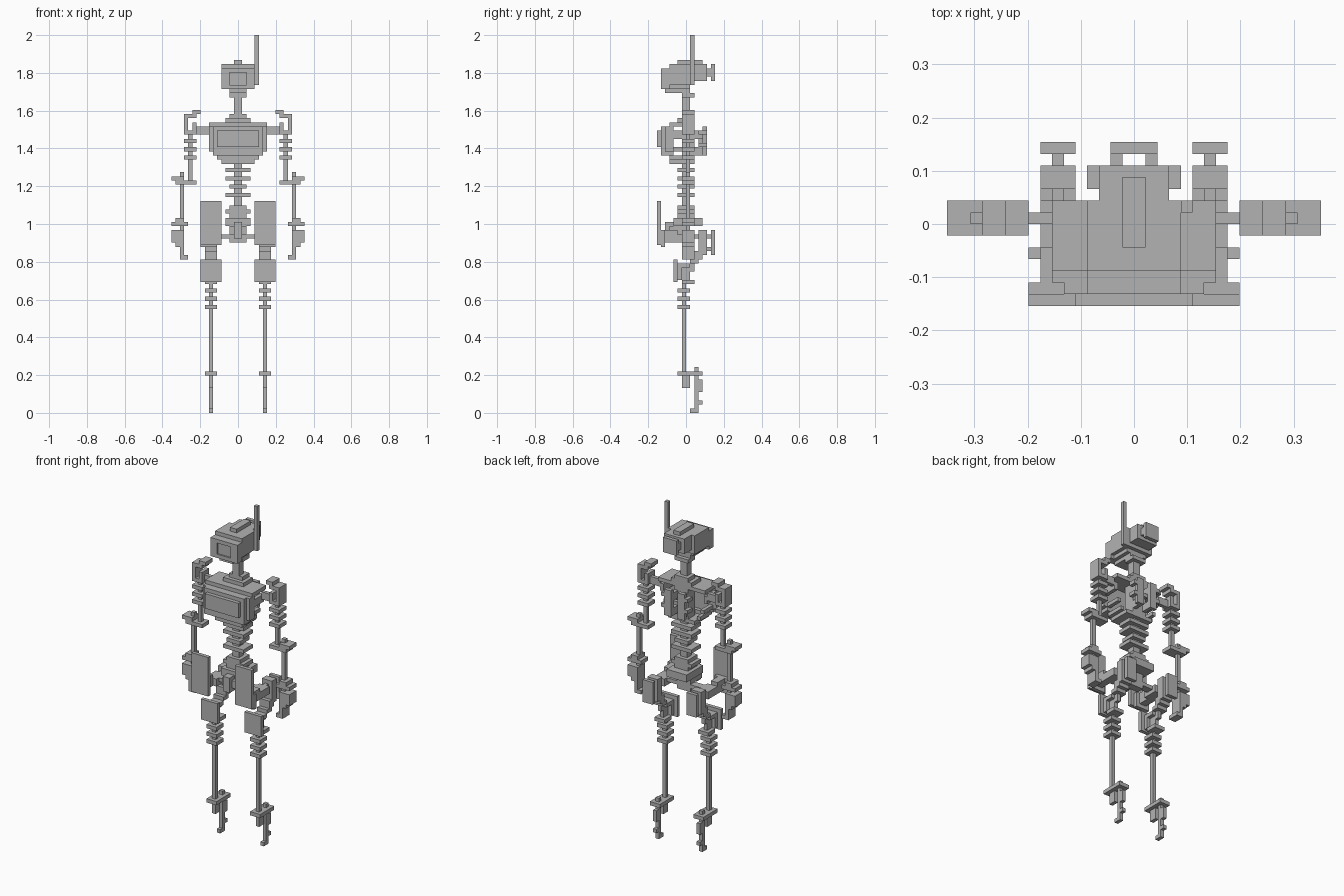
import bpy, bmesh

if "Cube" in bpy.data.objects:
    bpy.data.objects.remove(bpy.data.objects["Cube"])

U = 2 / 91  # one block

grey = bpy.data.materials.new("metal grey")
grey.diffuse_color = (0.45, 0.45, 0.45, 1)
grey.use_nodes = True
grey.node_tree.nodes["Principled BSDF"].inputs["Base Color"].default_value = grey.diffuse_color


def part(name, boxes, mirror=False):
    """Boxes are (x0, x1, y0, y1, z0, z1) in blocks; mirror adds the left copy."""
    bm = bmesh.new()
    for x0, x1, y0, y1, z0, z1 in boxes:
        for s in ((1, -1) if mirror else (1,)):
            geo = bmesh.ops.create_cube(bm, size=1)["verts"]
            for v in geo:
                v.co.x = U * (s * (x0 + x1) / 2 + v.co.x * (x1 - x0))
                v.co.y = U * ((y0 + y1) / 2 + v.co.y * (y1 - y0))
                v.co.z = U * ((z0 + z1) / 2 + v.co.z * (z1 - z0))
    me = bpy.data.meshes.new(name)
    bm.to_mesh(me)
    bm.free()
    me.materials.append(grey)
    ob = bpy.data.objects.new(name, me)
    bpy.context.collection.objects.link(ob)
    return ob


def rings(x0, x1, y0, y1, levels):
    return [(x0, x1, y0, y1, z, z + 1) for z in levels]


# Head
part("skull", [(-4, 4, -4, 2, 79, 84), (-3, 3, 2, 5, 80, 84),
               (-3, 3, -4, 1, 78, 79), (-2, 2, -5, 1, 77, 78)])
part("crest", [(-1, 1, -2, 4, 84, 85)])
part("face_frame", [(-4, 4, -6, -4, 82, 83), (-4, 4, -6, -4, 78, 79),
                    (-4, -2, -6, -4, 79, 82), (2, 4, -6, -4, 79, 82)])
part("visor", [(-2, 2, -5.6, -4, 79, 82)])
part("head_handle", [(-2, 2, 6, 7, 80, 84), (-2, -1, 5, 6, 81, 83), (1, 2, 5, 6, 81, 83)])
part("antenna", [(4, 5, 1, 2, 79, 91)])

# Neck
part("neck", [(-1, 1, -1, 1, 70, 78)] + rings(-2, 2, -1, 2, (76,)))
part("collar", [(-2, 2, -1, 2, 71, 72), (-3, 3, -2, 2, 70, 71)])

# Chest
part("chest_top", [(-7, 7, -4, 2, 69, 70)])
part("chest_shell", [(-7, 7, -5, -3, 63, 69), (-6, 6, -5, -3, 62, 63),
                     (-5, 5, -4, -2, 61, 62), (-4, 4, -4, 2, 60, 61)])
part("chest_plate", [(-6, 6, -6, -5, 62, 69), (-5, 5, -7, -6, 64, 68)])
part("rib", [(6, 7, -3, 1, 66, 68), (5, 6, -3, 1, 63, 64), (4, 5, -2, 1, 61, 62)], True)
part("upper_spine", [(-2, 2, -1, 2, 60, 70)])
part("back_pack", [(1, 3, 4, 5, 62, 69), (1, 2, 2, 4, 66, 68), (1, 2, 2, 4, 62, 64),
                   (3, 4, 3, 5, 67, 68), (3, 4, 3, 5, 64, 65), (0, 1, 3, 4, 65, 66)], True)

# Waist
part("spine", [(-1, 1, -1, 1, 49, 60)] + rings(-3, 3, -2, 2, (58, 56, 52)) + rings(-2, 2, -2, 2, (54,)))
part("pelvis", [(-2, 2, -2, 2, 45, 50), (-3, 3, -2, 2, 48, 49), (-3, 3, -3, 4, 45, 47),
                (-2, 2, -4, 1, 43, 45), (-1, 1, -5, -3, 42, 46), (-2, 2, -1, 1, 41, 43)])
part("hip_axle", [(2, 6, -1, 1, 42, 43)], True)

# Arms
part("shoulder_axle", [(7, 11, 0, 1, 67, 69)], True)
part("shoulder", [(9, 11, -1, 2, 72, 73), (10, 13, -1, 2, 71, 72), (12, 13, -1, 2, 67, 71),
                  (10, 11, -1, 2, 67, 70), (11, 12, -1, 2, 67, 68)], True)
part("upper_arm", [(11, 12, 0, 1, 55, 67)] + rings(10, 13, -1, 2, (65, 63, 61)), True)
part("elbow", [(10, 15, -1, 2, 55, 56), (13, 16, -1, 2, 56, 57)], True)
part("forearm", [(13, 14, 0, 1, 37, 58), (13, 15, -1, 2, 46, 47), (12, 16, -1, 2, 45, 46),
                 (14, 16, -1, 2, 41, 44), (13, 15, -1, 2, 40, 44)], True)
part("hand", [(13, 14, -1, 2, 38, 40), (12, 14, -1, 2, 37, 38)], True)

# Hips and thighs
part("hip_plate", [(4, 9, -7, -6, 40.5, 51)], True)
part("hip_beam", [(5, 9, -6, -5, 40, 44), (6, 8, -5, -2, 41, 44), (6, 7, -2, 6, 42, 43)], True)
part("hip_block", [(5, 8, -2, 2, 41, 43), (5, 8, 3, 5, 40, 44)], True)
part("rear_bumper", [(5, 8, 6, 7, 38, 44), (6, 7, 5, 6, 39, 40)], True)
part("thigh", [(5, 8, 3, 5, 38, 40), (5, 8, 2, 4, 37, 39), (5, 8, 1, 3, 36, 37),
               (6, 7, 0, 2, 34, 36), (5, 8, -1, 1, 35, 36), (6, 7, -2, 1, 32, 35)], True)

# Lower legs
part("knee_plate", [(4, 9, -3, -2, 31.5, 37), (5, 8, -2, -1, 32, 36), (5, 8, -1, 2, 31, 32)], True)
part("shin", [(6, 7, -1, 0, 7, 33)] + rings(5, 8, -2, 1, (29, 27, 25)), True)
part("ankle", [(5, 8, -2, 4, 9, 10), (6, 7, -1, 1, 6, 9)], True)
part("foot", [(6, 7, 2, 3, 1, 11), (6, 7, 3, 4, 5, 8), (6, 7, 3, 4, 2, 3), (6, 7, 1, 3, 0, 1)], True)
